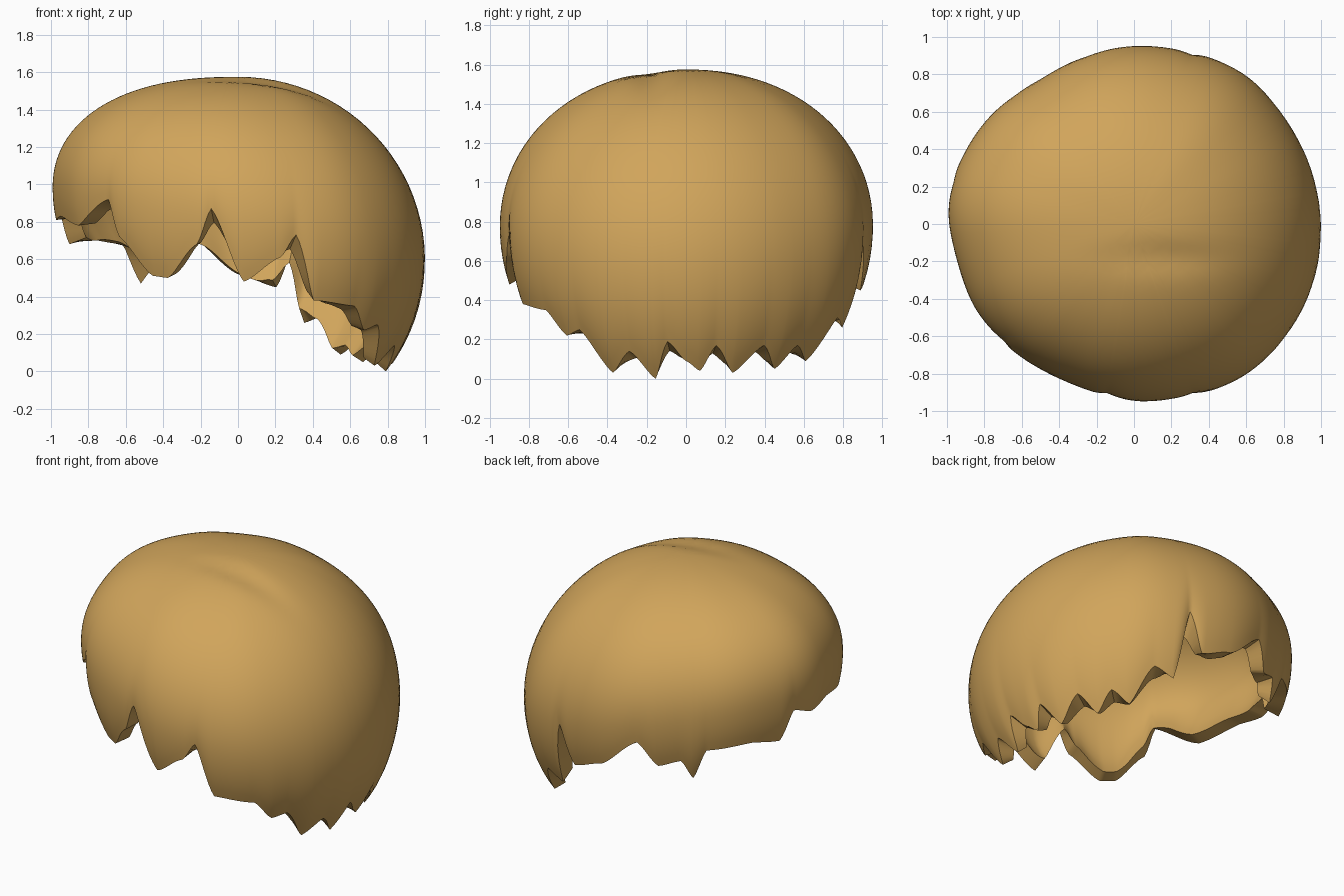
import bpy
import bmesh
from math import sin, cos, acos, radians, pi, exp

cube = bpy.data.objects.get("Cube")
if cube:
    bpy.data.objects.remove(cube, do_unlink=True)

SEGMENTS, RINGS = 360, 32
TOP, DROP = 1.575, 1.03

# Plan outline: azimuth in degrees, radius
OUTLINE = [(0, 1), (20, .99), (38, .985), (53, 1), (74, .965), (92, .955),
           (123, .92), (147, .975), (174, 1.01), (192, .97), (211, .97),
           (235, .93), (243, .915), (275, .955), (291, .975), (306, 1.01),
           (322, 1.01), (340, 1.01), (360, 1)]

# Ragged hem: azimuth in degrees, height of each tip and notch
HEM = [(0, .09), (5, .04), (10, .17), (17, .03), (27, .17), (34, .05),
       (41, .17), (48, .09), (58, .31), (66, .26), (71, .7), (77, .45),
       (90, .52), (106, .72), (114, .56), (123, .6), (128, .47), (133, .68),
       (150, .71), (162, .68), (167, .87), (177, .81), (188, .83),
       (205, .78), (222, .92), (226, .72), (238, .51), (244, .5), (256, .68),
       (261, .87), (272, .48), (284, .61), (289, .73), (296, .38),
       (311, .35), (318, .22), (324, .25), (333, .03), (341, .14),
       (349, 0), (354, .19), (360, .09)]


def sample(table, angle):
    """Interpolate a closed table with slightly rounded corners."""
    angle %= 360
    for (a, u), (b, v) in zip(table, table[1:]):
        if a <= angle <= b:
            t = (angle - a) / (b - a)
            t = (t + t * t * (3 - 2 * t)) / 2
            return u + (v - u) * t


def average(table, angle):
    """Smoothed table value around an angle."""
    return sum(sample(table, angle + step) for step in range(-8, 9, 2)) / 9


def outer_hem(degrees):
    return sample(HEM, degrees)


def inner_hem(degrees):
    """Softer hem, so tips thin out and notches show a thick edge."""
    return (average(HEM, degrees) + sample(HEM, degrees)) / 2


def outer_scale(t):
    return 1 - .02 * t ** 10


def inner_scale(t):
    """Thin lining that thickens into a rolled edge at the hem."""
    return .985 - .11 * t ** 10


def hair_point(degrees, t, hem, scale, radius):
    """Point on the cap: t runs from the crown (0) to the hem (1)."""
    a = radians(degrees)
    c = cos(a)
    widest = .76 - .17 * c                      # height of the widest level
    power = 2.1 - .17 * c + .08 * c * c         # squarer above the face
    rise = TOP - widest
    if hem < widest:
        end = acos(max(-1, (hem - widest) / DROP))
    else:
        end = acos(((hem - widest) / rise) ** (power / 2))
    theta = end * t
    if theta < pi / 2:
        z = widest + rise * cos(theta) ** (2 / power)
        r = sin(theta) ** (2 / power)
    else:
        z = widest + DROP * cos(theta)
        r = sin(theta)
    r *= radius * scale
    x, y = r * c, r * sin(a)
    if z > 1:
        # Shallow parting on the crown
        z -= .02 * exp(-((y + .18) / .08) ** 2 - ((x - .15) / .3) ** 2)
        z -= (1 - scale) * (z - 1) / (TOP - 1)
    return x, y, z


def add_cap(bm, hem_rule, scale_rule, inward):
    """Add one dome of faces and return its hem vertices."""
    crown = bm.verts.new(hair_point(0, 0, hem_rule(0), scale_rule(0), 1))
    columns = []
    for j in range(SEGMENTS):
        degrees = j * 360 / SEGMENTS
        hem, radius = hem_rule(degrees), average(OUTLINE, degrees)
        levels = [i / RINGS for i in range(1, RINGS + 1)]
        columns.append([bm.verts.new(hair_point(degrees, t, hem, scale_rule(t), radius))
                        for t in levels])
    faces = []
    for left, right in zip(columns, columns[1:] + columns[:1]):
        faces.append(bm.faces.new((crown, left[0], right[0])))
        for i in range(RINGS - 1):
            faces.append(bm.faces.new((left[i], left[i + 1], right[i + 1], right[i])))
    if inward:
        bmesh.ops.reverse_faces(bm, faces=faces)
    return [column[-1] for column in columns]


# Golden brown hair
hair = bpy.data.materials.new("golden_brown")
hair.use_nodes = True
colour = (.635, .375, .105, 1)
hair.diffuse_color = colour
hair.node_tree.nodes["Principled BSDF"].inputs["Base Color"].default_value = colour

# Outer hair, inner lining and the ragged edge that joins them
bm = bmesh.new()
outer = add_cap(bm, outer_hem, outer_scale, False)
inner = add_cap(bm, inner_hem, inner_scale, True)
for j in range(SEGMENTS):
    k = (j + 1) % SEGMENTS
    bm.faces.new((outer[j], inner[j], inner[k], outer[k]))
mesh = bpy.data.meshes.new("hair_cap")
bm.to_mesh(mesh)
bm.free()
mesh.materials.append(hair)
cap = bpy.data.objects.new("hair_cap", mesh)
bpy.context.collection.objects.link(cap)
bpy.ops.object.select_all(action='DESELECT')
cap.select_set(True)
bpy.context.view_layer.objects.active = cap
bpy.ops.object.shade_smooth_by_angle(angle=radians(45))
